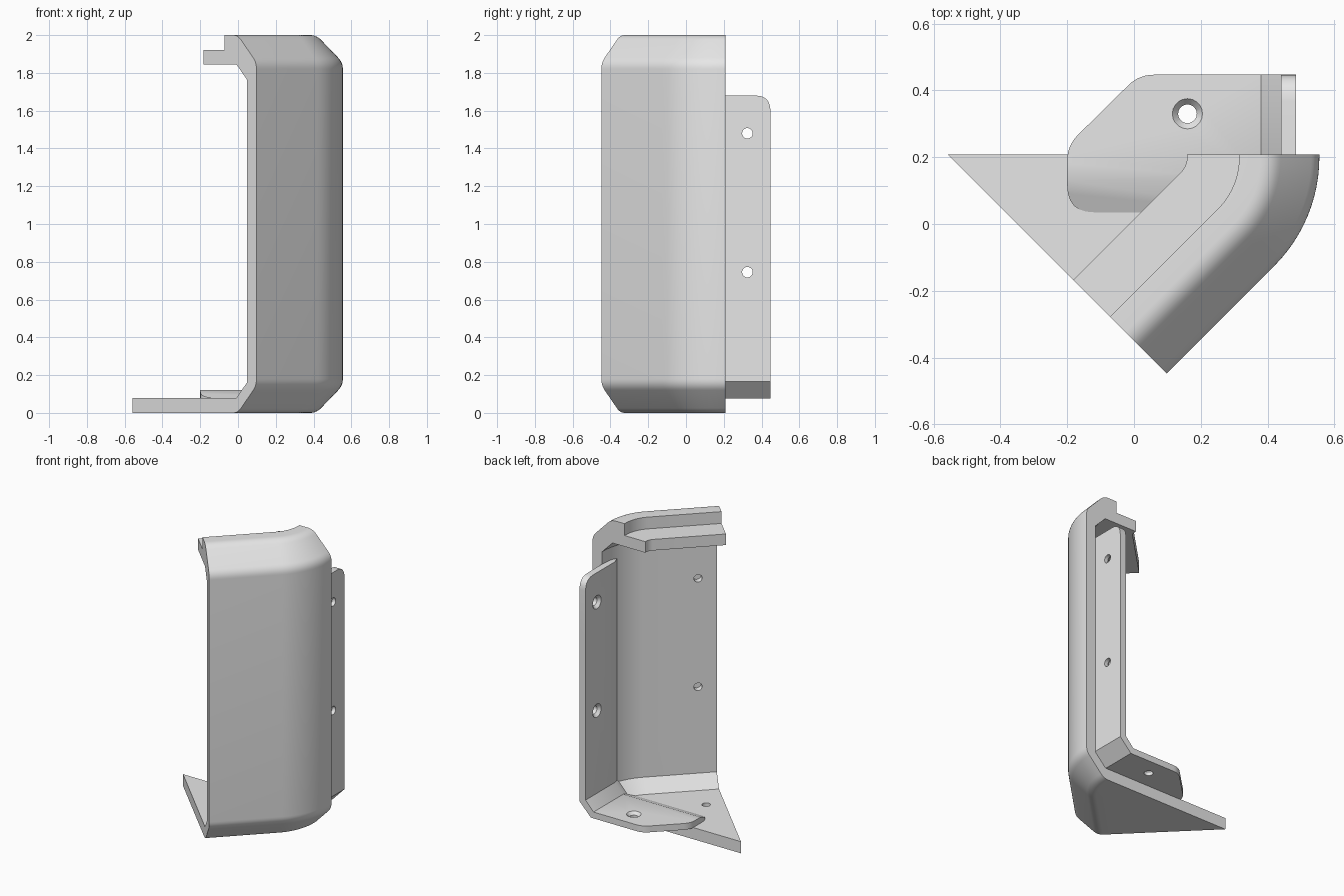
import bpy, bmesh, math
from mathutils import Vector, Matrix

cube = bpy.data.objects.get("Cube")
if cube:
    bpy.data.objects.remove(cube, do_unlink=True)

GREY = bpy.data.materials.new("light_grey")
GREY.use_nodes = True
GREY.diffuse_color = (0.8, 0.8, 0.8, 1)
GREY.node_tree.nodes["Principled BSDF"].inputs["Base Color"].default_value = (0.8, 0.8, 0.8, 1)

CENTRE = Vector((0.095, 0.2, 0))      # pivot of the curved corner
LENGTH = 0.456                        # straight run of the wall
BACK = 0.208                          # rear cut plane
ALONG = Vector((1, 1, 0)).normalized()
OUT = Vector((1, -1, 0)).normalized()


def rounded(points, steps=6):
    """Outline from (u, v, t): t is how far each corner is rounded back."""
    result = []
    for i, (u, v, t) in enumerate(points):
        p = Vector((u, v))
        if not t:
            result.append(p)
            continue
        a = p + (Vector(points[i - 1][:2]) - p).normalized() * t
        b = p + (Vector(points[(i + 1) % len(points)][:2]) - p).normalized() * t
        for k in range(steps + 1):
            f = k / steps
            result.append(a.lerp(p, f).lerp(p.lerp(b, f), f))
    return result


def loft(name, rings):
    """Closed solid through matching rings of points."""
    bm = bmesh.new()
    rows = [[bm.verts.new(p) for p in ring] for ring in rings]
    for a, b in zip(rows, rows[1:]):
        for i in range(len(a)):
            bm.faces.new((a[i - 1], a[i], b[i], b[i - 1]))
    bm.faces.new(rows[0])
    bm.faces.new(rows[-1][::-1])
    bmesh.ops.recalc_face_normals(bm, faces=bm.faces)
    mesh = bpy.data.meshes.new(name)
    bm.to_mesh(mesh)
    bm.free()
    mesh.materials.append(GREY)
    obj = bpy.data.objects.new(name, mesh)
    bpy.context.collection.objects.link(obj)
    return obj


def drill(start, end, r_start, r_end):
    """Round cutter between two points."""
    start, end = Vector(start), Vector(end)
    turn = (end - start).to_track_quat('Z', 'Y').to_matrix()
    rings = []
    for p, r in ((start, r_start), (end, r_end)):
        angles = [math.tau * k / 20 for k in range(20)]
        rings.append([p + turn @ Vector((r * math.cos(a), r * math.sin(a), 0)) for a in angles])
    return loft("drill_cutter", rings)


def combine(obj, tool, operation):
    tool.hide_render = True
    mod = obj.modifiers.new("shape", 'BOOLEAN')
    mod.operation, mod.object, mod.solver = operation, tool, 'EXACT'
    bpy.context.view_layer.objects.active = obj
    bpy.ops.object.modifier_apply(modifier=mod.name)
    bpy.data.objects.remove(tool, do_unlink=True)


def finish(obj):
    bpy.ops.object.select_all(action='DESELECT')
    obj.select_set(True)
    bpy.context.view_layer.objects.active = obj
    bpy.ops.object.shade_smooth_by_angle(angle=math.radians(25))


# Curved wall with chamfered ends, top lip and inner floor: one swept section
section = rounded([
    (0.46, 0.145, 0.035), (0.46, 1.855, 0.035), (0.32, 2, 0.035), (0.22, 2, 0),
    (0.22, 1.92, 0), (0.064, 1.92, 0), (0.064, 1.845, 0), (0.31, 1.845, 0),
    (0.388, 1.765, 0), (0.388, 0.16, 0), (0.31, 0.079, 0), (0.03, 0.079, 0),
    (0.03, 0, 0), (0.32, 0, 0.035)])
frames = [(CENTRE - ALONG * LENGTH, -math.pi / 4)]
frames += [(CENTRE, -math.pi / 4 * (1 - k / 12)) for k in range(13)]
frames.append((Vector((CENTRE.x, BACK, 0)), 0))
body = loft("corner_wall", [
    [o + Vector((p.x * math.cos(a), p.x * math.sin(a), p.y)) for p in section]
    for o, a in frames])

# Triangular floor
cut_corner = CENTRE - ALONG * LENGTH + OUT * 0.04
tip = Vector((cut_corner.x + cut_corner.y - BACK, BACK, 0))
plan = [tip, cut_corner, CENTRE + OUT * 0.04, Vector((CENTRE.x + 0.04, BACK, 0))]
floor = loft("floor_plate", [[p + Vector((0, 0, z)) for p in plan] for z in (0, 0.079)])
combine(body, floor, 'UNION')

# Blind screw holes in the wall and floor
spot = CENTRE - ALONG * (LENGTH - 0.117)
UP = Vector((0, 0, 1))
for z in (0.745, 1.48):
    combine(body, drill(spot + OUT * 0.35 + UP * z, spot + OUT * 0.43 + UP * z, 0.026, 0.026), 'DIFFERENCE')
hole = spot + OUT * 0.1
combine(body, drill(hole + UP * 0.04, hole + UP * 0.12, 0.026, 0.026), 'DIFFERENCE')
finish(body)

# Bent mounting tab with a tapered front edge
outer = [Vector(p) for p in ((-0.2, 0.077), (0.4, 0.077), (0.485, 0.165), (0.485, 1.68))]
inner = [Vector(p) for p in ((-0.2, 0.12), (0.38, 0.12), (0.44, 0.185), (0.44, 1.68))]
rings = []
for y, f in ((0.035, 0.05), (0.13, 1), (0.447, 1)):
    loop = outer + [o.lerp(i, f) for o, i in zip(outer, inner)][::-1]
    rings.append([Vector((p.x, y, p.y)) for p in loop])
tab = loft("mounting_tab", rings)

# Rounded outlines of the tab, from above and from the side
above = rounded([(-0.2, 0.035, 0.08), (0.6, 0.035, 0), (0.6, 0.447, 0),
                 (0.015, 0.447, 0.045), (-0.2, 0.235, 0.045)])
combine(tab, loft("plan_cutter", [[Vector((p.x, p.y, z)) for p in above]
                                  for z in (-0.1, 2.1)]), 'INTERSECT')
side = rounded([(0.02, 0, 0), (0.5, 0, 0), (0.5, 0.04, 0), (0.447, 0.05, 0),
                (0.447, 1.68, 0.08), (0.035, 1.68, 0.08), (0.02, 0.05, 0)])
combine(tab, loft("side_cutter", [[Vector((x, p.x, p.y)) for p in side]
                                  for x in (-0.4, 0.7)]), 'INTERSECT')

# Countersunk holes through the tab
for z in (0.745, 1.48):
    combine(tab, drill((0.4, 0.325, z), (0.55, 0.325, z), 0.028, 0.028), 'DIFFERENCE')
    combine(tab, drill((0.438, 0.325, z), (0.462, 0.325, z), 0.047, 0.026), 'DIFFERENCE')
combine(tab, drill((0.16, 0.33, 0.2), (0.16, 0.33, 0.03), 0.028, 0.028), 'DIFFERENCE')
combine(tab, drill((0.16, 0.33, 0.122), (0.16, 0.33, 0.098), 0.047, 0.026), 'DIFFERENCE')
finish(tab)
